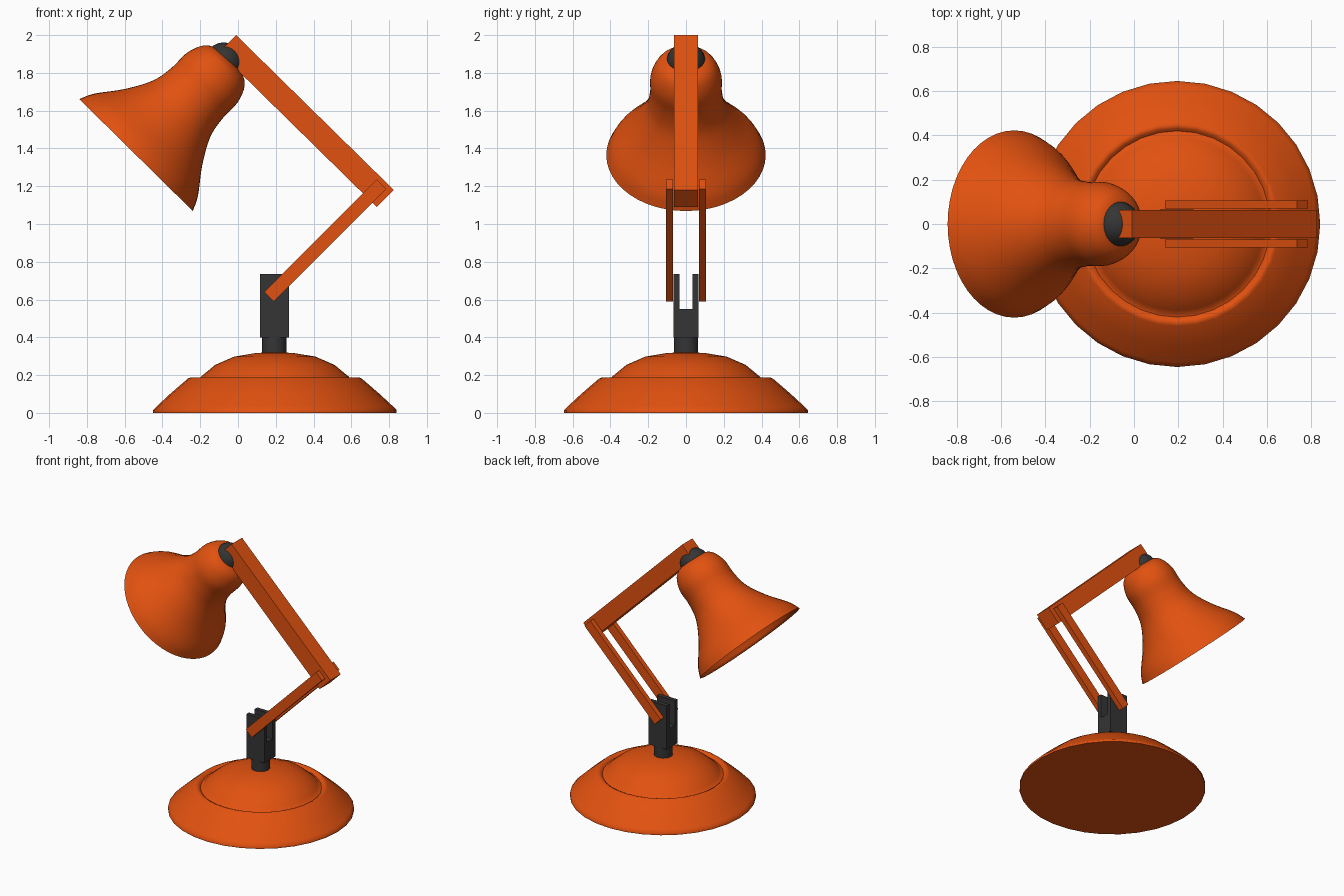
import bpy, bmesh, math
from mathutils import Vector, Matrix

if "Cube" in bpy.data.objects:
    bpy.data.objects.remove(bpy.data.objects["Cube"])


def material(name, rgb):
    m = bpy.data.materials.new(name)
    m.diffuse_color = (*rgb, 1)
    m.use_nodes = True
    m.node_tree.nodes["Principled BSDF"].inputs["Base Color"].default_value = m.diffuse_color
    return m


ORANGE = material("orange enamel", (0.76, 0.083, 0.005))
DARK = material("dark grey metal", (0.035, 0.035, 0.035))


def finish(name, bm, mat, smooth=None):
    bmesh.ops.recalc_face_normals(bm, faces=bm.faces)
    me = bpy.data.meshes.new(name)
    bm.to_mesh(me)
    bm.free()
    me.materials.append(mat)
    ob = bpy.data.objects.new(name, me)
    bpy.context.collection.objects.link(ob)
    if smooth:
        bpy.ops.object.select_all(action='DESELECT')
        ob.select_set(True)
        bpy.context.view_layer.objects.active = ob
        bpy.ops.object.shade_smooth_by_angle(angle=math.radians(smooth))
    return ob


def lathe(name, profile, mat, segs, matrix, smooth=40):
    """Revolve (radius, height) points around local z."""
    bm = bmesh.new()
    vs = [bm.verts.new((r, 0, h)) for r, h in profile]
    es = [bm.edges.new(p) for p in zip(vs, vs[1:])]
    bmesh.ops.spin(bm, geom=vs + es, cent=(0, 0, 0), axis=(0, 0, 1),
                   angle=math.tau, steps=segs, use_duplicate=False)
    bmesh.ops.remove_doubles(bm, verts=bm.verts, dist=1e-4)
    bm.transform(matrix)
    return finish(name, bm, mat, smooth)


def prism_xz(name, points, y0, y1, mat):
    """Extrude an (x, z) outline between two y values."""
    bm = bmesh.new()
    face = bm.faces.new([bm.verts.new((x, y0, z)) for x, z in points])
    out = bmesh.ops.extrude_face_region(bm, geom=[face])
    bmesh.ops.translate(bm, vec=(0, y1 - y0, 0),
                        verts=[v for v in out["geom"] if isinstance(v, bmesh.types.BMVert)])
    return finish(name, bm, mat)


def spline(pts, n=4):
    """Catmull-Rom curve through the points."""
    p = [Vector(q) for q in pts]
    p = [2 * p[0] - p[1]] + p + [2 * p[-1] - p[-2]]
    res = []
    for a, b, c, d in zip(p, p[1:], p[2:], p[3:]):
        for i in range(n):
            t = i / n
            res.append(0.5 * (2 * b + (c - a) * t + (2 * a - 5 * b + 4 * c - d) * t * t
                              + (3 * b - a - 3 * c + d) * t ** 3))
    return [tuple(q) for q in res] + [tuple(p[-2])]


# stepped round base with a groove around the dome
BX = 0.195
lathe("base", [(0, 0), (0.645, 0), (0.645, 0.015), (0.625, 0.035), (0.555, 0.10), (0.46, 0.182),
               (0.445, 0.188), (0.432, 0.182), (0.42, 0.17), (0.405, 0.175), (0.39, 0.193),
               (0.316, 0.254), (0.215, 0.298), (0.1, 0.317), (0, 0.322)],
      ORANGE, 32, Matrix.Translation((BX, 0, 0)), 50)

# neck and forked bracket
lathe("neck", [(0, 0.29), (0.064, 0.29), (0.064, 0.41), (0, 0.41)], DARK, 32,
      Matrix.Translation((BX - 0.003, 0, 0)))
bm = bmesh.new()
fork = [(-0.066, 0.40), (0.066, 0.40), (0.066, 0.735), (0.034, 0.735),
        (0.034, 0.55), (-0.034, 0.55), (-0.034, 0.735), (-0.066, 0.735)]
f = bm.faces.new([bm.verts.new((0.117, y, z)) for y, z in fork])
out = bmesh.ops.extrude_face_region(bm, geom=[f])
bmesh.ops.translate(bm, vec=(0.152, 0, 0),
                    verts=[v for v in out["geom"] if isinstance(v, bmesh.types.BMVert)])
finish("fork_bracket", bm, DARK)

# paired lower arms
for side, label in ((-1, "front"), (1, "back")):
    prism_xz("lower_arm_" + label, [(0.14, 0.64), (0.19, 0.59), (0.785, 1.185), (0.735, 1.235)],
             side * 0.069, side * 0.107, ORANGE)

# upper arm
prism_xz("upper_arm", [(-0.01, 2.0), (-0.10, 1.91), (0.735, 1.09), (0.825, 1.18)],
         -0.063, 0.063, ORANGE)

# ball joint behind the shade
bm = bmesh.new()
bmesh.ops.create_uvsphere(bm, u_segments=32, v_segments=16, radius=0.103,
                          matrix=Matrix.Translation((-0.075, 0, 1.858)))
finish("ball_joint", bm, DARK, 60)

# hollow bell shade, tilted along its axis
axis = Vector((0.702, 0, 0.712))
tilt = Matrix.Translation((-0.54, 0, 1.365)) @ axis.to_track_quat('Z', 'Y').to_matrix().to_4x4()
outer = spline([(0.422, 0), (0.385, 0.077), (0.288, 0.207), (0.213, 0.344), (0.190, 0.464),
                (0.188, 0.575), (0.152, 0.665), (0.09, 0.703), (0, 0.712)])
inner = spline([(0.408, 0.002), (0.371, 0.077), (0.272, 0.207), (0.198, 0.344), (0.175, 0.464),
                (0.172, 0.57), (0.138, 0.65), (0.08, 0.686), (0, 0.694)])
lathe("shade", outer[::-1] + inner, ORANGE, 48, tilt, 60)
